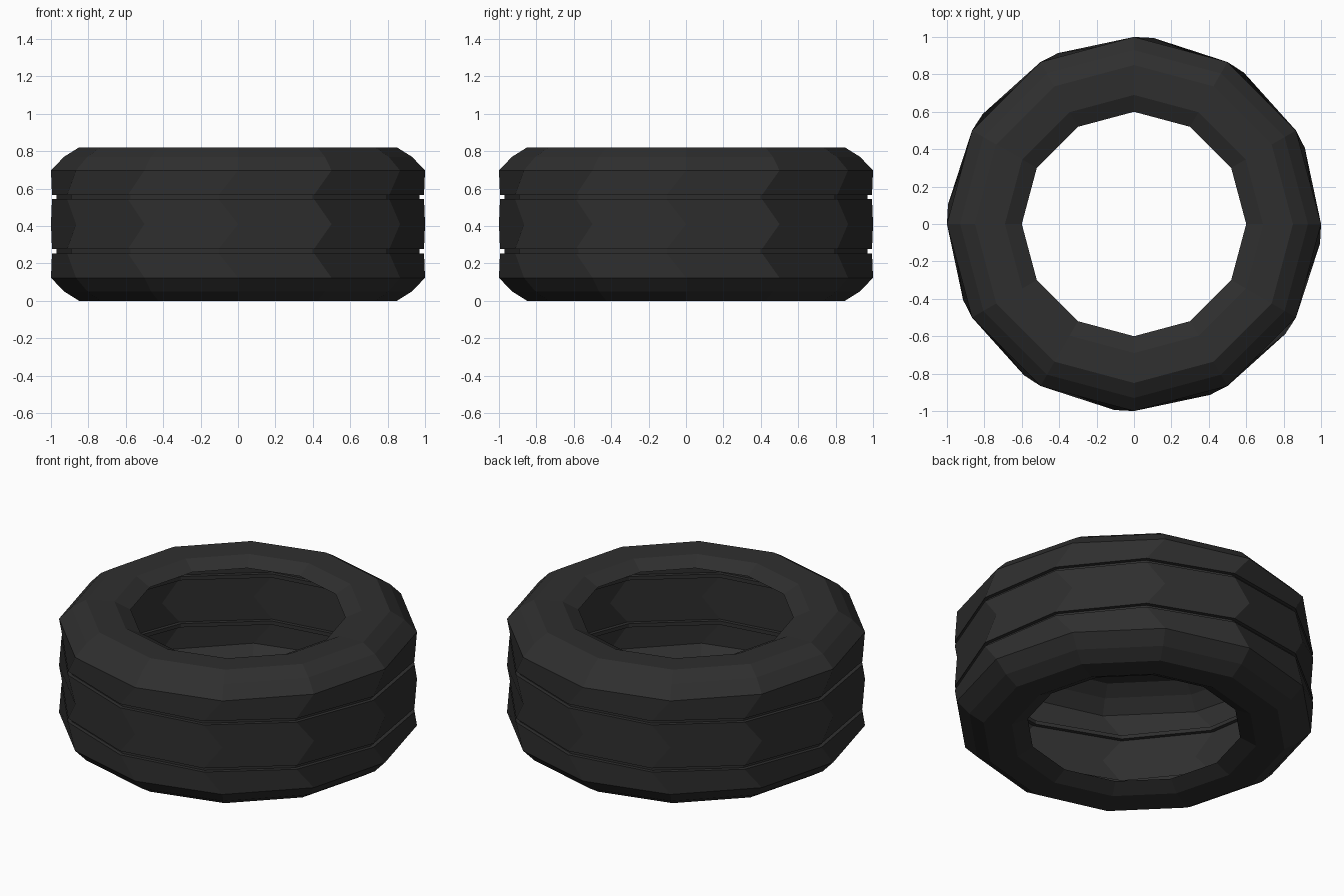
import bpy, bmesh, math

if "Cube" in bpy.data.objects:
    bpy.data.objects.remove(bpy.data.objects["Cube"])

SIDES = 12
TWIST = math.radians(-6)   # groove rings are turned, giving the chevron tread
MID = 0.41

rubber = bpy.data.materials.new("black_rubber")
rubber.diffuse_color = (0.028, 0.028, 0.028, 1)
rubber.use_nodes = True
rubber.node_tree.nodes["Principled BSDF"].inputs["Base Color"].default_value = rubber.diffuse_color

# Upper half profile from the hole lip to the tread middle: (radius, height above middle, twist)
upper = [(0.60, 0.36, 0), (0.69, 0.405, 0), (0.85, 0.41, 0), (0.93, 0.36, 0),
         (1.00, 0.287, 0),
         (1.00, 0.156, 1), (0.977, 0.156, 1), (0.977, 0.133, 1), (1.00, 0.133, 1)]
middle = [(1.00, 0.0, 0)]
lower = [(r, -h, t) for r, h, t in reversed(upper)]

# Hollow tyre shell spun from the profile
bm = bmesh.new()
rings = []
for r, h, t in upper + middle + lower:
    ring = []
    for i in range(SIDES):
        a = 2 * math.pi * i / SIDES + t * TWIST
        ring.append(bm.verts.new((r * math.cos(a), r * math.sin(a), MID + h)))
    rings.append(ring)
for top, bot in zip(rings, rings[1:]):
    for i in range(SIDES):
        j = (i + 1) % SIDES
        bm.faces.new((bot[i], bot[j], top[j], top[i]))

mesh = bpy.data.meshes.new("tyre")
bm.to_mesh(mesh)
bm.free()
mesh.materials.append(rubber)
tyre = bpy.data.objects.new("tyre", mesh)
bpy.context.collection.objects.link(tyre)
